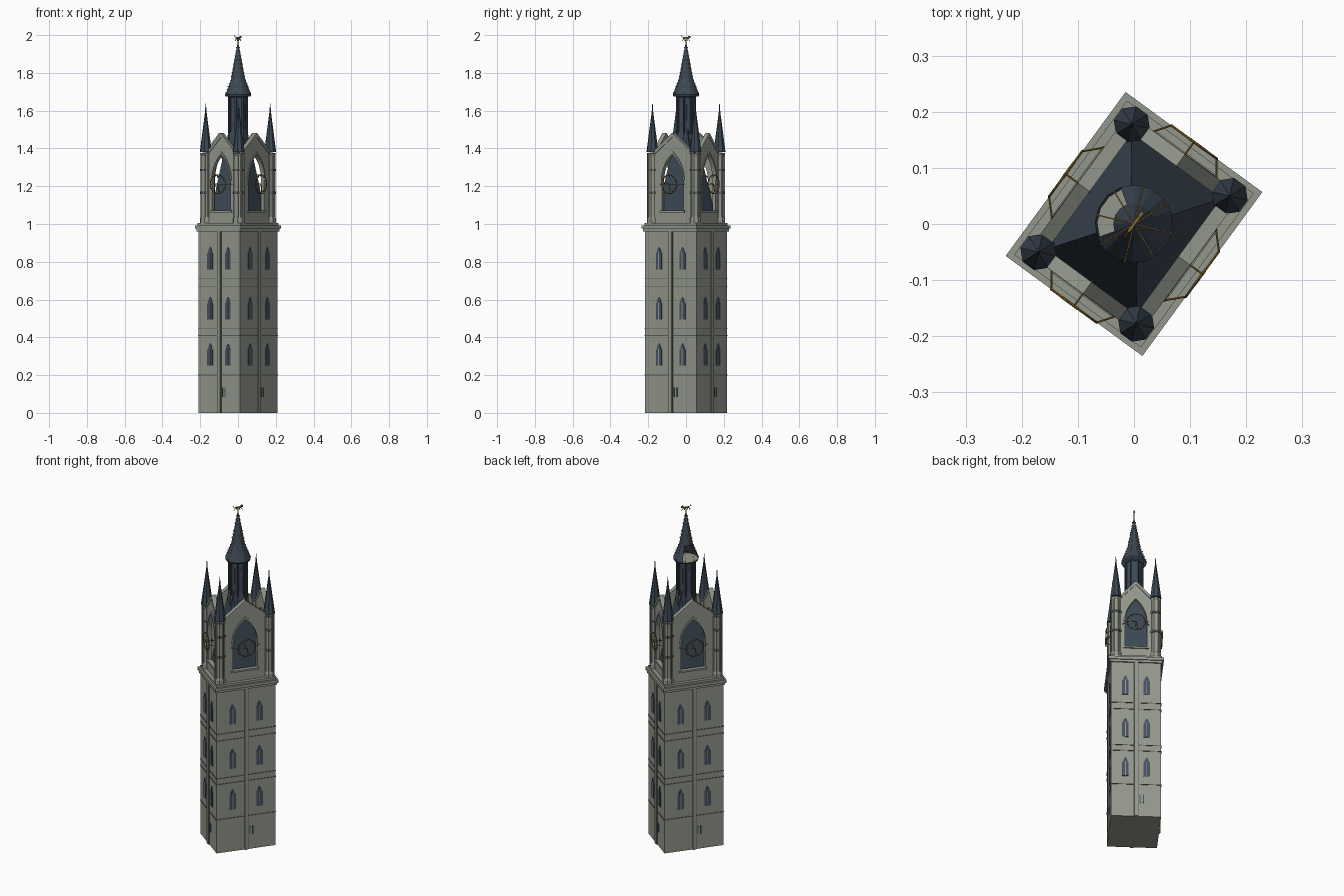
import bpy, bmesh, math
from mathutils import Matrix, Vector

if "Cube" in bpy.data.objects:
    bpy.data.objects.remove(bpy.data.objects["Cube"])

TURN = Matrix.Rotation(math.radians(-36.2), 4, 'Z')   # the tower stands askew
HX, HY = 0.136, 0.169      # shaft half sizes
WX, WY = 0.12, 0.15        # belfry wall half sizes
TX, TY = 0.108, 0.141      # turret centres


def material(name, rgb):
    m = bpy.data.materials.new(name)
    m.use_nodes = True
    m.diffuse_color = (*rgb, 1)
    m.node_tree.nodes["Principled BSDF"].inputs["Base Color"].default_value = (*rgb, 1)
    return m


STONE = material("grey stone", (0.29, 0.31, 0.26))
DARK = material("dark stone", (0.10, 0.11, 0.10))
SLATE = material("blue slate", (0.045, 0.065, 0.09))
GLASS = material("window blue", (0.06, 0.08, 0.12))
GOLD = material("gold", (0.24, 0.14, 0.025))


def finish(name, bm, mat):
    bmesh.ops.recalc_face_normals(bm, faces=bm.faces)
    bm.transform(TURN)
    me = bpy.data.meshes.new(name)
    bm.to_mesh(me)
    bm.free()
    me.materials.append(mat)
    ob = bpy.data.objects.new(name, me)
    bpy.context.collection.objects.link(ob)


def box(bm, centre, size, M=Matrix()):
    bmesh.ops.create_cube(bm, size=1, matrix=M @ Matrix.Translation(centre) @ Matrix.Diagonal((*size, 1)))


def prism(bm, pts, y0, y1, M=Matrix()):
    """Extrude an outline in x, z between two depths."""
    a = [bm.verts.new(M @ Vector((x, y0, z))) for x, z in pts]
    b = [bm.verts.new(M @ Vector((x, y1, z))) for x, z in pts]
    bm.faces.new(a)
    bm.faces.new(b[::-1])
    for i in range(len(pts)):
        j = (i + 1) % len(pts)
        bm.faces.new((a[i], b[i], b[j], a[j]))


def lathe(bm, profile, n, centre=(0, 0), skip=lambda ang, z: False):
    rings = []
    for r, z in profile:
        rings.append([bm.verts.new((centre[0] + r * math.cos(t), centre[1] + r * math.sin(t), z))
                      for t in (2 * math.pi * (i + .5) / n for i in range(n))])
    for k in range(len(rings) - 1):
        for i in range(n):
            if skip(360 * (i + 1) / n, (profile[k][1] + profile[k + 1][1]) / 2):
                continue
            j = (i + 1) % n
            bm.faces.new((rings[k][i], rings[k][j], rings[k + 1][j], rings[k + 1][i]))
    bmesh.ops.remove_doubles(bm, verts=bm.verts, dist=1e-5)


def rod(bm, p, q, r):
    p, q = Vector(p), Vector(q)
    M = Matrix.Translation((p + q) / 2) @ (q - p).to_track_quat('Z', 'Y').to_matrix().to_4x4()
    bmesh.ops.create_cone(bm, cap_ends=True, segments=6, radius1=r, radius2=r,
                          depth=(q - p).length, matrix=M)


def arch(a, spring, peak, n=7):
    """Right half of a pointed arch, from the springing to the tip."""
    h = peak - spring
    R = (a * a + h * h) / (2 * a)
    end = math.atan2(h, R - a)
    return [(a - R + R * math.cos(end * i / n), spring + R * math.sin(end * i / n)) for i in range(n + 1)]


def mirrored(pts):
    return [(-x, z) for x, z in pts]


# For each side: rotation, shaft distance, shaft window offset, wall distance, gable half width, arch half width
SIDES = [(Matrix.Rotation(k * math.pi / 2, 4, 'Z'),
          *((HY, 0.058, WY, TX, 0.06) if k % 2 == 0 else (HX, 0.077, WX, TY, 0.07))) for k in range(4)]

# Shaft, with a slim pilaster up each side
bm = bmesh.new()
box(bm, (0, 0, 0.485), (2 * HX, 2 * HY, 0.97))
for M, d, *_ in SIDES:
    box(bm, (0, -d, 0.485), (0.02, 0.014, 0.97), M)
finish("shaft", bm, STONE)

# Grooves beside the pilasters and narrow string courses
bm = bmesh.new()
for M, d, *_ in SIDES:
    box(bm, (0.012, -d, 0.485), (0.004, 0.006, 0.97), M)
for z in (0.2, 0.41, 0.445, 0.67, 0.71):
    box(bm, (0, 0, z), (2 * HX + 0.005, 2 * HY + 0.005, 0.004))
finish("string_courses", bm, DARK)

# Three storeys of paired pointed windows, and slits near the ground
glass, frame = bmesh.new(), bmesh.new()
for M, d, off, *_ in SIDES:
    for z in (0.25, 0.495, 0.76):
        for s in (-off, off):
            half = [(0.018, z), (0.018, z + 0.085)] + arch(0.012, z + 0.09, z + 0.118, 4)
            pts = half + mirrored(half[:-1])[::-1]
            prism(glass, [(x + s, h) for x, h in pts], -d - 0.003, -d + 0.004, M)
            box(frame, (s, -d - 0.002, z + 0.045), (0.004, 0.006, 0.09), M)
    for s in (0.022, 0.04):
        box(glass, (s, -d, 0.11), (0.005, 0.006, 0.05), M)
finish("windows", glass, GLASS)
finish("window_mullions", frame, STONE)

# Cornice between shaft and belfry
bm = bmesh.new()
box(bm, (0, 0, 0.968), (0.286, 0.352, 0.014))
box(bm, (0, 0, 0.984), (0.302, 0.362, 0.018))
box(bm, (0, 0, 0.999), (0.28, 0.34, 0.014))
finish("cornice", bm, STONE)

# Gabled belfry walls with open pointed arches and raised copings
wall, trim = bmesh.new(), bmesh.new()
for M, _, _, d, w, a in SIDES:
    curve = arch(a, 1.23, 1.37)
    half = [(0, 1.47), (w - 0.025, 1.385), (w, 1.37), (w, 1.0), (0, 1.0), (0, 1.07), (a, 1.07)] + curve
    cope = [(0, 1.483), (w - 0.025, 1.39), (w - 0.025, 1.37), (0, 1.46)]
    edge = curve + arch(a + 0.008, 1.23, 1.384)[::-1]
    for side in (list, mirrored):
        prism(wall, side(half), -d, -d + 0.02, M)
        prism(trim, side(cope), -d - 0.004, -d + 0.022, M)
        prism(trim, side(edge), -d - 0.005, -d, M)
    box(trim, (0, -d, 1.066), (2 * a + 0.02, 0.014, 0.01), M)
finish("belfry_walls", wall, STONE)
finish("gable_copings", trim, STONE)

# Corner turrets with bands and slate caps
stone, band, cap = bmesh.new(), bmesh.new(), bmesh.new()
for sx in (-1, 1):
    for sy in (-1, 1):
        c = (sx * TX, sy * TY)
        lathe(stone, [(0, 1.0), (0.031, 1.0), (0.031, 1.03), (0.025, 1.04), (0.025, 1.36),
                      (0.031, 1.375), (0, 1.38)], 8, c)
        for i in range(8):
            t = math.pi * (i + .5) / 4
            p = (c[0] + 0.026 * math.cos(t), c[1] + 0.026 * math.sin(t))
            rod(stone, (*p, 1.03), (*p, 1.37), 0.004)
        for z in (1.16, 1.28):
            lathe(band, [(0.022, z), (0.031, z), (0.031, z + 0.012), (0.022, z + 0.012)], 8, c)
        lathe(cap, [(0, 1.38), (0.033, 1.38), (0.03, 1.40), (0.004, 1.595), (0.0015, 1.635), (0, 1.64)], 8, c)
finish("turrets", stone, STONE)
finish("turret_bands", band, DARK)
finish("turret_caps", cap, SLATE)

# Steep hipped roof inside the belfry
bm = bmesh.new()
bmesh.ops.create_cube(bm, size=2)
for v in bm.verts:
    top = v.co.z > 0
    v.co = (v.co.x * (0.033 if top else 0.1), v.co.y * (0.036 if top else 0.13), 1.5 if top else 1.0)
finish("belfry_roof", bm, SLATE)

# Octagonal lantern with posts and slender lights
bm, lights = bmesh.new(), bmesh.new()
lathe(bm, [(0.058, 1.4), (0.057, 1.46), (0.047, 1.5), (0.047, 1.67), (0.056, 1.68)], 8)
for i in range(8):
    t = math.pi * (i + .5) / 4
    p = (0.049 * math.cos(t), 0.049 * math.sin(t))
    rod(bm, (*p, 1.42), (*p, 1.68), 0.006)
    M = Matrix.Rotation(math.pi * i / 4, 4, 'Z')
    box(lights, (0, -0.0435, 1.59), (0.006, 0.006, 0.09), M)
finish("lantern", bm, SLATE)
finish("lantern_lights", lights, GLASS)

# Flared spire, left open on one side above a pale floor
bm = bmesh.new()
spire = [(0.066, 1.675), (0.07, 1.685), (0.037, 1.77), (0.005, 1.945), (0, 1.96)]
lathe(bm, spire, 16, skip=lambda ang, z: 1.69 < z < 1.76 and 135 < ang < 235)
finish("spire", bm, SLATE)
bm = bmesh.new()
lathe(bm, [(0, 1.675), (0.066, 1.675), (0.066, 1.682), (0, 1.682)], 16)
finish("spire_floor", bm, STONE)

# Gold crockets up the spire ribs
bm = bmesh.new()
for i in range(8):
    M = Matrix.Rotation(math.pi * (i + .5) / 4, 4, 'Z')
    for (r0, z0), (r1, z1), n in ((spire[1], spire[2], 5), (spire[2], spire[3], 8)):
        for k in range(n):
            f = (k + .5) / n
            box(bm, (r0 + (r1 - r0) * f, 0, z0 + (z1 - z0) * f), (0.007, 0.0025, 0.004), M)
finish("spire_crockets", bm, GOLD)

# Clock rings on brackets, one per side
bm = bmesh.new()
for M, _, _, d, w, a in SIDES:
    y, z, r, n = -d - 0.031, 1.21, 0.05, 24
    ring = [M @ Vector((r * math.cos(2 * math.pi * i / n), y, z + r * math.sin(2 * math.pi * i / n)))
            for i in range(n)]
    for i in range(n):
        rod(bm, ring[i - 1], ring[i], 0.0025)
    for s in (-1, 1):
        rod(bm, M @ Vector((s * r, y, z)), M @ Vector((s * (a + 0.012), -d, z)), 0.002)
    rod(bm, M @ Vector((0, y, z)), M @ Vector((0, -d + 0.025, z)), 0.002)
    for dx, dz in ((-0.026, 0.004), (0.008, -0.04)):
        rod(bm, M @ Vector((0, y, z)), M @ Vector((dx, y, z + dz)), 0.003)
    for i in range(12):
        box(bm, (0, y, 0.045), (0.003, 0.003, 0.01),
            M @ Matrix.Translation((0, 0, z)) @ Matrix.Rotation(math.pi * i / 6, 4, 'Y'))
finish("clocks", bm, GOLD)

# Weathervane: a striding animal on a pole
bm = bmesh.new()
rod(bm, (0, 0, 1.94), (0, 0, 1.985), 0.002)
box(bm, (0, 0, 1.985), (0.005, 0.034, 0.008))
box(bm, (0, 0.021, 1.991), (0.006, 0.011, 0.011))
for y0, y1 in ((-0.014, -0.024), (-0.01, -0.006), (0.01, 0.007), (0.014, 0.026)):
    rod(bm, (0, y0, 1.983), (0, y1, 1.97), 0.002)
rod(bm, (0, -0.016, 1.987), (0, -0.029, 1.992), 0.0015)
rod(bm, (0, -0.029, 1.992), (0, -0.027, 1.999), 0.0015)
finish("weathervane", bm, GOLD)
